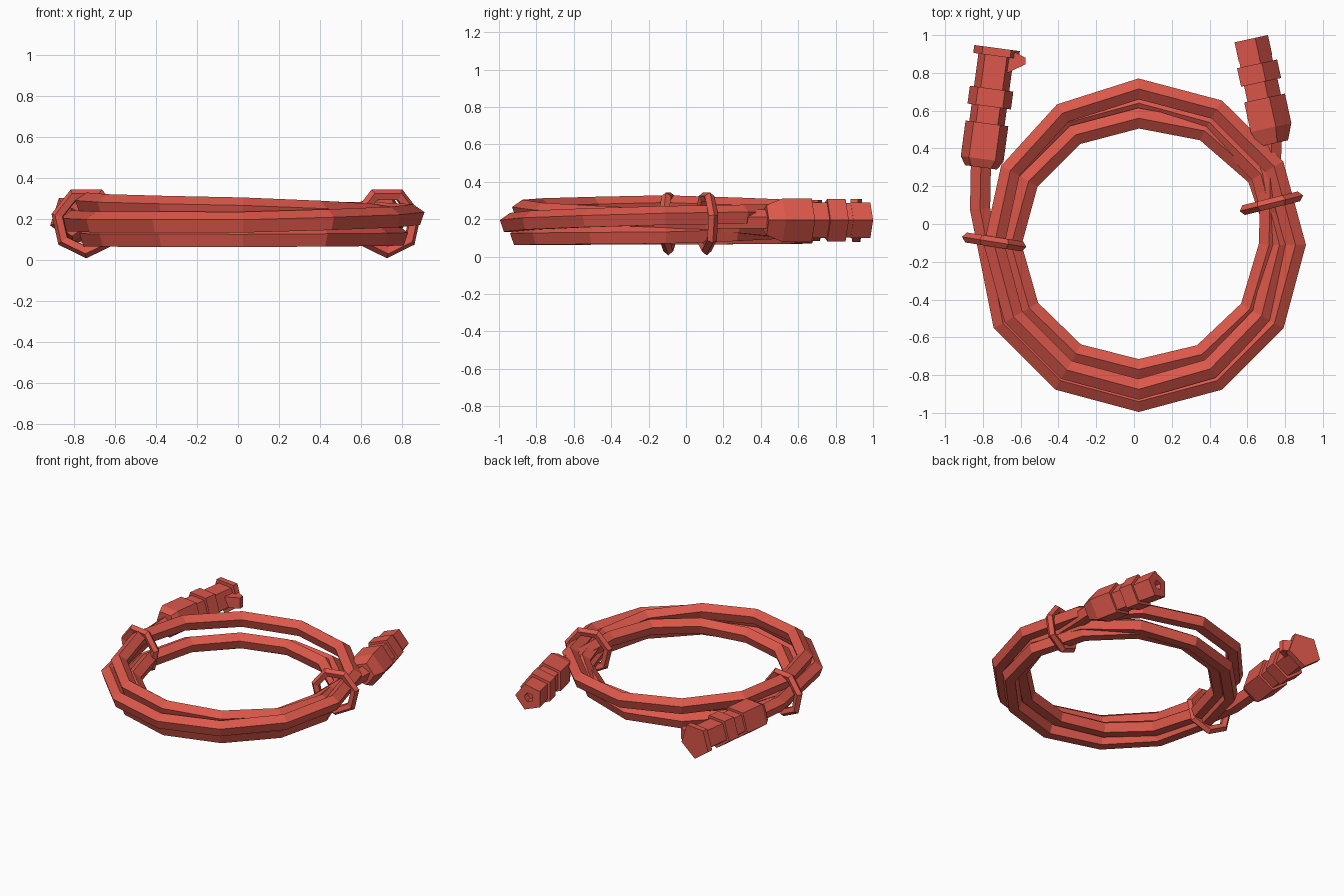
import bpy, bmesh, math
from mathutils import Vector, Matrix

if "Cube" in bpy.data.objects:
    bpy.data.objects.remove(bpy.data.objects["Cube"])

red = bpy.data.materials.new("red")
red.diffuse_color = (0.72, 0.097, 0.069, 1)
red.use_nodes = True
red.node_tree.nodes["Principled BSDF"].inputs["Base Color"].default_value = red.diffuse_color
UP = Vector((0, 0, 1))


def make(name, bm):
    bmesh.ops.recalc_face_normals(bm, faces=bm.faces)
    me = bpy.data.meshes.new(name)
    bm.to_mesh(me)
    bm.free()
    me.materials.append(red)
    ob = bpy.data.objects.new(name, me)
    bpy.context.collection.objects.link(ob)
    return ob


def skin(name, rings):
    """Bridge a list of equal-sized vertex rings and cap both ends."""
    bm = bmesh.new()
    vs = [[bm.verts.new(p) for p in ring] for ring in rings]
    n = len(vs[0])
    for a, b in zip(vs, vs[1:]):
        for i in range(n):
            j = (i + 1) % n
            bm.faces.new((a[i], a[j], b[j], b[i]))
    bm.faces.new(vs[0])
    bm.faces.new(vs[-1])
    return make(name, bm)


def pentagon(centre, side, radius, phase, stretch=1):
    return [centre + radius * (math.cos(a) * side * stretch + math.sin(a) * UP)
            for a in (phase + i * math.tau / 5 for i in range(5))]


# Coiled cable: (radius, height) at every quarter turn (left, front, right, back)
keys = [(.83, .18), (.83, .178), (.83, .215), (.825, .235),
        (.765, .272), (.765, .248), (.745, .20), (.75, .115),
        (.745, .11), (.775, .107), (.75, .115), (.67, .155),
        (.675, .14), (.66, .15), (.69, .19)]
path = [Vector((-.81, .34, .2)), Vector((-.815, .08, .185))]
steps = (len(keys) - 1) * 3
for k in range(1, steps + 1):
    q = min(k // 3, len(keys) - 2)
    f = k / 3 - q
    r = keys[q][0] * (1 - f) + keys[q + 1][0] * f
    z = keys[q][1] * (1 - f) + keys[q + 1][1] * f
    a = math.pi + k * math.pi / 6
    path.append(Vector((.025 + r * math.cos(a), -.11 + r * math.sin(a), z)))
path += [Vector((.72, .22, .195)), Vector((.73, .46, .195))]

rings = []
for i, p in enumerate(path):
    d0 = (p - path[max(i - 1, 0)]).xy
    d1 = (path[min(i + 1, len(path) - 1)] - p).xy
    d0 = (d0 if d0.length else d1).normalized()
    d1 = (d1 if d1.length else d0).normalized()
    t = (d0 + d1).normalized()
    side = Vector((t.y, -t.x, 0))
    rings.append(pentagon(p, side, .056, math.pi / 2, 1 / max(t.dot(d0), .8)))
skin("coiled_cable", rings)


# Connectors: stepped pentagonal bodies along a horizontal axis
def connector(name, start, end, profile, phase):
    o = Vector(start)
    d = (Vector(end) - o).normalized()
    side = Vector((d.y, -d.x, 0))
    return skin(name, [pentagon(o + d * t, side, r, phase) for t, r in profile])


connector("socket_connector", (.732, .425, .195), (.61, .985, .195),
          [(0, .085), (.085, .122), (.245, .122), (.245, .1), (.33, .1),
           (.33, .12), (.43, .12), (.43, .097), (.46, .097), (.46, .1),
           (.567, .1), (.567, .035), (.51, .035)], 0)
connector("plug_connector", (-.81, .3, .205), (-.725, .93, .205),
          [(0, .09), (.045, .12), (.235, .12), (.235, .099), (.325, .099),
           (.325, .122), (.42, .122), (.42, .099), (.595, .099), (.595, .128),
           (.637, .128)], -math.pi / 2)

# Latch tab on the side of the plug: small wedge
tab = [(-.67, .80), (-.575, .845), (-.575, .88), (-.64, .915), (-.69, .91)]
skin("plug_latch", [[Vector((x, y, z)) for x, y in tab] for z in (.17, .25)])

# Two seven-sided ties wrapped around the bundle
for name, centre, slant in (("right_tie", (.727, .11, .184), 14),
                            ("left_tie", (-.74, -.095, .184), -9)):
    bm = bmesh.new()
    n, m = 7, 5
    grid = []
    for i in range(n):
        a = -math.pi / 2 + math.tau * i / n
        out = Vector((math.cos(a), 0, math.sin(a)))
        ring = [out * (.145 + .032 * math.cos(b)) + Vector((0, .028 * math.sin(b), 0))
                for b in (math.tau * j / m for j in range(m))]
        grid.append([bm.verts.new(p) for p in ring])
    for i in range(n):
        for j in range(m):
            bm.faces.new((grid[i][j], grid[(i + 1) % n][j],
                          grid[(i + 1) % n][(j + 1) % m], grid[i][(j + 1) % m]))
    ob = make(name, bm)
    ob.data.transform(Matrix.Translation(centre) @ Matrix.Rotation(math.radians(slant), 4, 'Z'))
